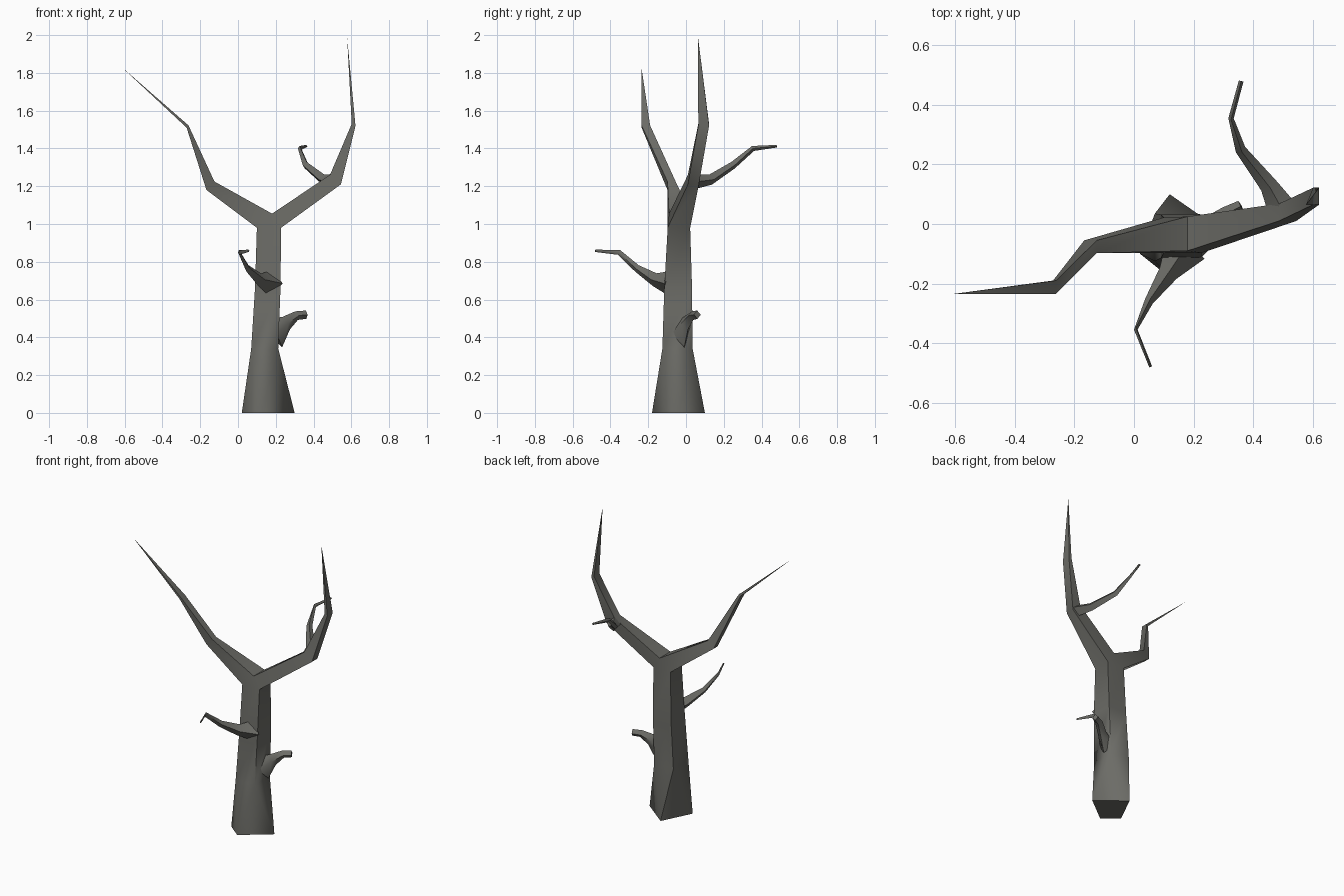
import bpy, bmesh, math
from mathutils import Vector

if "Cube" in bpy.data.objects:
    bpy.data.objects.remove(bpy.data.objects["Cube"])

bark = bpy.data.materials.new("grey_bark")
bark.diffuse_color = (0.15, 0.15, 0.135, 1)
bark.use_nodes = True
bark.node_tree.nodes["Principled BSDF"].inputs["Base Color"].default_value = bark.diffuse_color


def finish(name, bm):
    bmesh.ops.recalc_face_normals(bm, faces=bm.faces)
    me = bpy.data.meshes.new(name)
    bm.to_mesh(me)
    bm.free()
    ob = bpy.data.objects.new(name, me)
    bpy.context.collection.objects.link(ob)
    me.materials.append(bark)
    bpy.context.view_layer.objects.active = ob
    ob.select_set(True)
    bpy.ops.object.shade_smooth_by_angle(angle=math.radians(62))
    ob.select_set(False)


def bridge(bm, a, b):
    n = len(a)
    for i in range(n):
        j = (i + 1) % n
        bm.faces.new((a[i], a[j], b[j], b[i]))


def ring(bm, pts):
    return [bm.verts.new(p) for p in pts]


def box_ring(bm, x0, x1, y0, y1, z):
    return ring(bm, [(x0, y1, z), (x0, y0, z), (x1, y0, z), (x1, y1, z)])


def limb(bm, start, sections, tip):
    # each section: lower edge (x, z), upper edge (x, z), front y, back y
    prev = start
    for (lx, lz), (ux, uz), y0, y1 in sections:
        r = ring(bm, [(lx, y0, lz), (lx, y1, lz), (ux, y1, uz), (ux, y0, uz)])
        bridge(bm, prev, r)
        prev = r
    t = bm.verts.new(tip)
    for i in range(4):
        bm.faces.new((prev[i], prev[(i + 1) % 4], t))


# Trunk with twisted four-sided foot, forking into two tapering limbs
bm = bmesh.new()
foot = ring(bm, [(.12, .10, 0), (.02, -.10, 0), (.12, -.18, 0), (.30, -.04, 0)])
low = box_ring(bm, .07, .213, -.125, .035, .34)
mid = box_ring(bm, .09, .225, -.115, .032, .66)
top = box_ring(bm, .10, .228, -.097, .022, .98)
for i in range(4):
    j = (i + 1) % 4
    bm.faces.new((foot[i], foot[j], low[i]))
    bm.faces.new((foot[j], low[j], low[i]))
bm.faces.new(foot)
bridge(bm, low, mid)
bridge(bm, mid, top)
cf, cb = ring(bm, [(.18, -.09, 1.055), (.18, .025, 1.055)])
bm.faces.new((top[1], top[2], cf))
bm.faces.new((top[3], top[0], cb))
limb(bm, [top[1], top[0], cb, cf],
     [((-.167, 1.18), (-.125, 1.225), -.098, -.055),
      ((-.272, 1.51), (-.262, 1.522), -.235, -.19)], (-.615, -.236, 1.83))
limb(bm, [top[2], top[3], cb, cf],
     [((.545, 1.21), (.487, 1.26), .01, .068),
      ((.622, 1.52), (.602, 1.53), .065, .122)], (.578, .064, 1.985))
finish("trunk_and_limbs", bm)


def twig(name, path):
    # four-sided tapering tube; points are x, y, z, half width, half height
    bm = bmesh.new()
    pts = [Vector(p[:3]) for p in path]
    prev = None
    for i, p in enumerate(path):
        d = (pts[min(i + 1, len(pts) - 1)] - pts[max(i - 1, 0)]).normalized()
        side = d.cross(Vector((0, 0, 1))).normalized()
        up = side.cross(d)
        r = ring(bm, [pts[i] + side * p[3], pts[i] + up * p[4],
                      pts[i] - side * p[3], pts[i] - up * p[4]])
        if prev:
            bridge(bm, prev, r)
        else:
            bm.faces.new(r)
        prev = r
    bm.faces.new(prev)
    finish(name, bm)


# Side branches
twig("back_branch", [(.50, .045, 1.225, .05, .04), (.452, .13, 1.235, .03, .028),
                     (.358, .25, 1.312, .018, .02), (.326, .355, 1.40, .009, .014),
                     (.36, .48, 1.412, .008, .007)])
twig("front_branch", [(.175, -.075, .685, .075, .07), (.115, -.165, .705, .034, .036),
                      (.05, -.26, .765, .015, .02), (.006, -.355, .85, .006, .014),
                      (.056, -.48, .858, .005, .006)])
twig("right_stub", [(.185, -.03, .42, .05, .09), (.255, .0, .475, .028, .04),
                    (.31, .035, .515, .024, .024), (.36, .06, .52, .02, .022)])
